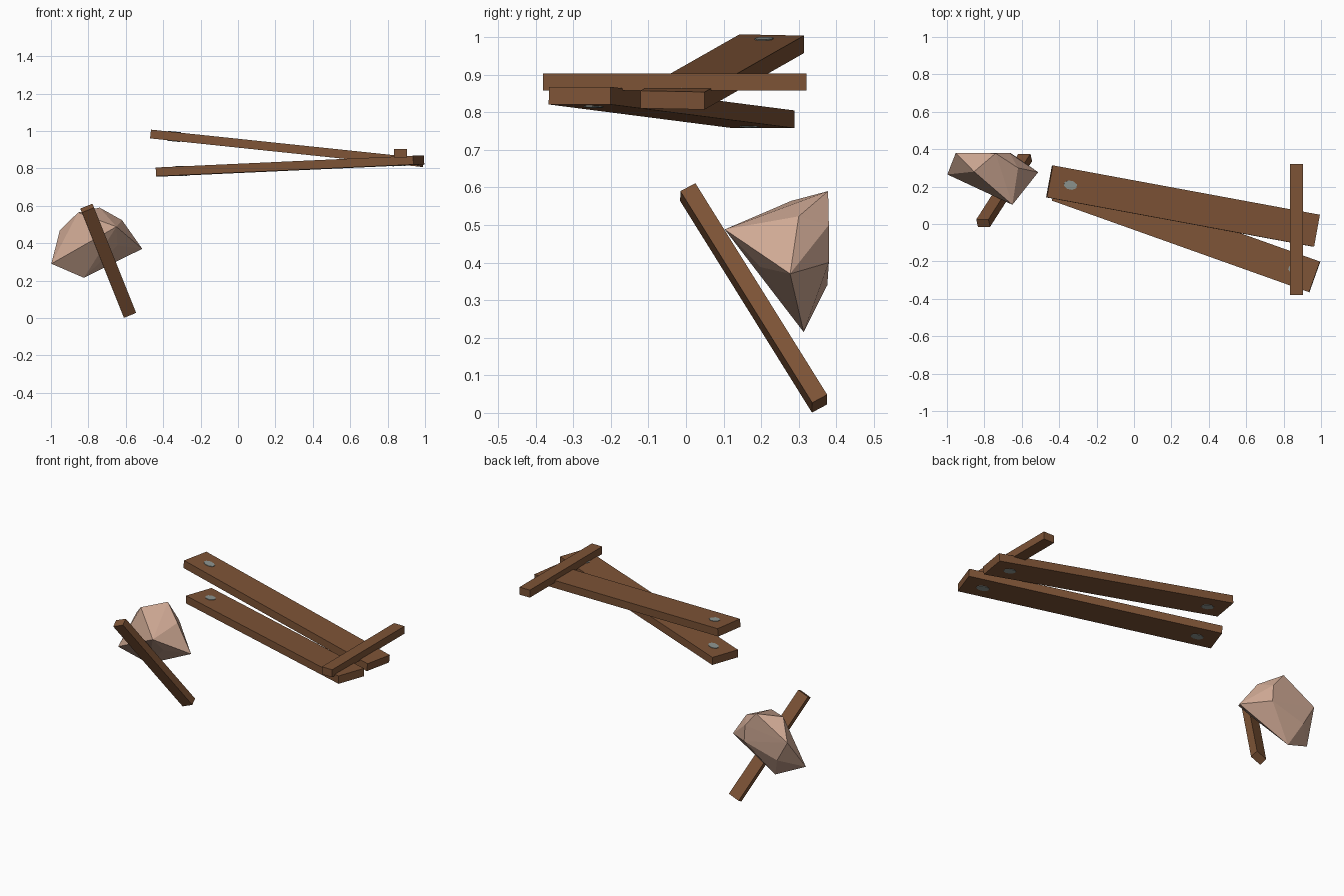
import bpy, bmesh, math
from mathutils import Vector, Matrix

if "Cube" in bpy.data.objects:
    bpy.data.objects.remove(bpy.data.objects["Cube"])


def material(name, rgb):
    m = bpy.data.materials.new(name)
    m.diffuse_color = (*rgb, 1)
    m.use_nodes = True
    m.node_tree.nodes["Principled BSDF"].inputs["Base Color"].default_value = m.diffuse_color
    return m


WOOD = material("brown wood", (0.205, 0.087, 0.037))
STONE = material("pale pink stone", (0.63, 0.40, 0.30))
METAL = material("grey metal", (0.27, 0.30, 0.28))


def finish(bm, name, mat):
    bmesh.ops.recalc_face_normals(bm, faces=bm.faces[:])
    me = bpy.data.meshes.new(name)
    bm.to_mesh(me)
    bm.free()
    me.materials.append(mat)
    ob = bpy.data.objects.new(name, me)
    bpy.context.collection.objects.link(ob)
    return ob


def frame(a, b, side):
    """Matrix at the middle of a-b: x along the beam, y across, z through it."""
    x = (b - a).normalized()
    z = x.cross(Vector(side)).normalized()
    y = z.cross(x)
    rot = Matrix((x, y, z)).transposed().to_4x4()
    return Matrix.Translation((a + b) / 2) @ rot


def beam(name, a, b, side, width, thick):
    a, b = Vector(a), Vector(b)
    m = frame(a, b, side)
    bm = bmesh.new()
    bmesh.ops.create_cube(bm, size=1, matrix=m @ Matrix.Diagonal(((b - a).length, width, thick, 1)))
    finish(bm, name, WOOD)
    return m, (b - a).length


def pegs(name, m, length, thick):
    # flattened metal pegs through both ends of a plank
    for s, end in ((-1, "left"), (1, "right")):
        bm = bmesh.new()
        at = Matrix.Translation((s * (length / 2 - 0.112), 0, 0))
        bmesh.ops.create_cone(bm, cap_ends=True, segments=8, radius1=1, radius2=1, depth=1,
                              matrix=m @ at @ Matrix.Diagonal((0.037, 0.025, thick + 0.006, 1))
                              @ Matrix.Rotation(math.pi / 8, 4, 'Z'))
        finish(bm, f"{name}_{end}_peg", METAL)


# Two long planks, fanned apart at the left end
planks = {
    "upper_plank": ((-0.452, 0.228, 0.982), (0.976, -0.036, 0.832), (0.184, 1, -0.02)),
    "lower_plank": ((-0.410, 0.207, 0.781), (0.966, -0.283, 0.844), (0.356, 1, 0)),
}
for name, (a, b, side) in planks.items():
    m, length = beam(name, a, b, side, 0.174, 0.047)
    pegs(name, m, length, 0.047)

# Short cross bar and leaning handle share one size
beam("cross_bar", (0.869, -0.38, 0.88), (0.869, 0.32, 0.88), (1, 0, 0), 0.07, 0.046)
c = Vector((-0.694, 0.180, 0.306))
d = Vector((0.321, 0.501, -0.804)).normalized() * 0.35
beam("leaning_handle", c - d, c + d, (0.92, 0, 0.39), 0.07, 0.046)

# Faceted stone: hull of its corner points, flat at the back
corners = [
    (-0.65, 0.103, 0.488), (-0.512, 0.277, 0.370), (-0.998, 0.265, 0.290),
    (-0.824, 0.313, 0.215), (-0.645, 0.198, 0.388), (-0.620, 0.300, 0.523),
    (-0.740, 0.378, 0.590), (-0.855, 0.280, 0.564), (-0.953, 0.380, 0.468),
    (-0.666, 0.380, 0.500), (-0.660, 0.380, 0.400), (-0.880, 0.376, 0.340),
]
bm = bmesh.new()
verts = [bm.verts.new(p) for p in corners]
res = bmesh.ops.convex_hull(bm, input=verts)
loose = [v for v in bm.verts if not v.link_faces]
bmesh.ops.delete(bm, geom=loose, context='VERTS')
finish(bm, "faceted_stone", STONE)
